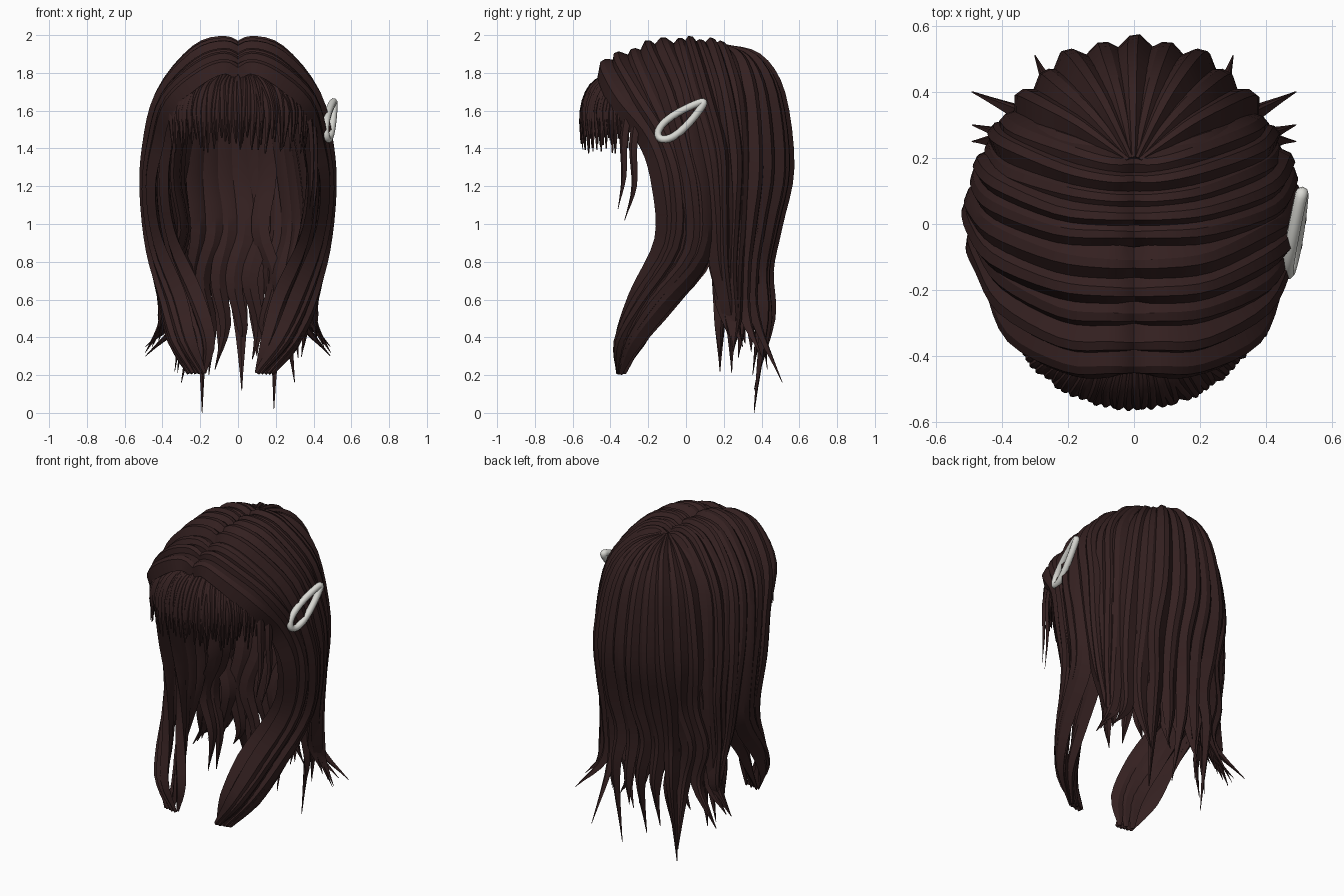
import bpy, bmesh, math, random
from mathutils import Vector

if "Cube" in bpy.data.objects:
    bpy.data.objects.remove(bpy.data.objects["Cube"])

random.seed(4)


def material(name, rgb):
    m = bpy.data.materials.new(name)
    m.diffuse_color = (*rgb, 1)
    m.use_nodes = True
    m.node_tree.nodes["Principled BSDF"].inputs["Base Color"].default_value = m.diffuse_color
    return m


HAIR = material("dark brown hair", (0.034, 0.0145, 0.0145))
METAL = material("pale metal", (0.70, 0.70, 0.66))

# Ridged lock cross-section (across, outward)
SECTION = [(-1, -0.1), (-0.3, 0.9), (0.15, 1.0), (1, -0.1), (0, -0.5)]


def spline(pts, per):
    """Catmull-Rom samples through points."""
    p = [Vector(q) for q in pts]
    p = [p[0] * 2 - p[1]] + p + [p[-1] * 2 - p[-2]]
    out = []
    for i in range(1, len(p) - 2):
        a, b, c, d = p[i - 1:i + 3]
        for k in range(per):
            t = k / per
            out.append(0.5 * (2 * b + (c - a) * t + (2 * a - 5 * b + 4 * c - d) * t * t
                              + (3 * b - a - 3 * c + d) * t ** 3))
    return out + [p[-2]]


def lock(bm, pts, widths, thick, cy=0.05, flip=1, per=4):
    """Sweep the ridged section along a path, facing away from the head."""
    path = spline(pts, per)
    rings = []
    for i, p in enumerate(path):
        f = i / (len(path) - 1) * (len(widths) - 1)
        k = min(int(f), len(widths) - 2)
        w = max(0.002, widths[k] + (widths[k + 1] - widths[k]) * (f - k))
        th = thick * min(1, w / max(widths) * 1.3)
        tan = (path[min(i + 1, len(path) - 1)] - path[max(i - 1, 0)]).normalized()
        n = p - Vector((0, cy, min(p.z, 1.4)))
        n = (n - tan * n.dot(tan)).normalized()
        s = tan.cross(n) * flip
        rings.append([bm.verts.new(p + s * (u * w) + n * (v * th)) for u, v in SECTION])
    m = len(SECTION)
    for a, b in zip(rings, rings[1:]):
        for j in range(m):
            bm.faces.new((a[j], a[(j + 1) % m], b[(j + 1) % m], b[j]))
    bm.faces.new(rings[0])
    bm.faces.new(rings[-1])


def smooth(ob, angle):
    bpy.ops.object.select_all(action='DESELECT')
    ob.select_set(True)
    bpy.context.view_layer.objects.active = ob
    if ob.type == 'CURVE':
        bpy.ops.object.convert(target='MESH')
    bpy.ops.object.shade_smooth_by_angle(angle=math.radians(angle))


def finish(bm, name, angle=30):
    bmesh.ops.recalc_face_normals(bm, faces=bm.faces)
    me = bpy.data.meshes.new(name)
    bm.to_mesh(me)
    bm.free()
    ob = bpy.data.objects.new(name, me)
    bpy.context.collection.objects.link(ob)
    me.materials.append(HAIR)
    smooth(ob, angle)


def blend(a, b, t, jitter):
    """Path between two guide paths, with a little waviness and a dip at the parting."""
    pts = [Vector(p).lerp(Vector(q), t) for p, q in zip(a, b)]
    for p in pts[2:-1]:
        p.y += random.uniform(-jitter, jitter)
    dip = pts[0] + Vector((-0.005, 0, -0.03))
    pts[0].x = 0.07
    return [dip] + pts


def mirrored(pts, side):
    return [Vector((p.x * side, p.y, p.z)) for p in pts]


# Long front locks: from the parting, back over the temples, then forward to the tips
FRONT_A = [(0, -0.42, 1.835), (0.19, -0.415, 1.79), (0.35, -0.33, 1.65), (0.415, -0.17, 1.45),
           (0.45, -0.10, 1.2), (0.41, -0.09, 0.9), (0.31, -0.25, 0.6), (0.24, -0.35, 0.38), (0.14, -0.36, 0.21)]
FRONT_B = [(0, -0.12, 1.95), (0.22, -0.10, 1.90), (0.4, -0.02, 1.68), (0.465, 0.04, 1.4),
           (0.47, 0.08, 1.15), (0.44, 0.06, 0.85), (0.38, -0.14, 0.58), (0.32, -0.27, 0.38), (0.22, -0.345, 0.21)]
# Side locks that join the back curtain
SIDE_A = [(0, -0.03, 1.95), (0.22, -0.02, 1.91), (0.4, 0.05, 1.69), (0.455, 0.12, 1.4),
          (0.45, 0.16, 1.1), (0.41, 0.17, 0.8), (0.38, 0.22, 0.55), (0.42, 0.24, 0.38)]
SIDE_B = [(0, 0.18, 1.935), (0.18, 0.21, 1.885), (0.33, 0.26, 1.68), (0.37, 0.29, 1.35),
          (0.37, 0.29, 1.05), (0.37, 0.27, 0.75), (0.39, 0.27, 0.5), (0.49, 0.25, 0.32)]
for side, label in ((1, "right"), (-1, "left")):
    bm = bmesh.new()
    for i in range(5):
        pts = blend(FRONT_A, FRONT_B, i / 4, 0.01)
        pts[-1].x -= 0.04 * side
        pts[-2].x -= 0.02 * side
        lock(bm, mirrored(pts, side), [0.05, 0.06, 0.065, 0.075, 0.08, 0.08, 0.075, 0.065, 0.05, 0.014],
             (0.04, 0.055)[i % 2], cy=-0.05, flip=side)
    finish(bm, label + "_front_locks")

    # Inner layer that gives the front locks their depth
    bm = bmesh.new()
    for i in range(3):
        pts = blend(FRONT_A, FRONT_B, i / 2, 0.01)[3:]
        for k, p in enumerate(pts):
            p.x -= (0.03, 0.05, 0.07, 0.08, 0.09, 0.08, 0.0)[k]
            p.y += 0.02
        pts[-1].x -= 0.04 * side
        lock(bm, mirrored(pts, side), [0.03, 0.06, 0.07, 0.07, 0.06, 0.045, 0.012],
             0.04, cy=-0.05, flip=side)
    finish(bm, label + "_front_inner_locks")

    bm = bmesh.new()
    for i in range(5):
        pts = blend(SIDE_A, SIDE_B, i / 4, 0.012)
        pts[-1].z += 0.08 * (i % 2)
        pts[-1].x -= 0.05 * (i % 2)
        lock(bm, mirrored(pts, side), [0.04, 0.05, 0.055, 0.065, 0.065, 0.06, 0.05, 0.04, 0.0],
             (0.036, 0.05)[i % 2], flip=side)
    finish(bm, label + "_side_locks")

# Back curtain fanning out from the crown: radius across, radius in depth, height
PROFILE = [(0.05, 0.05, 1.935), (0.45, 0.52, 1.865), (0.8, 0.84, 1.68), (1.0, 0.97, 1.3),
           (0.98, 0.80, 1.0), (0.98, 0.66, 0.75), (0.98, 0.73, 0.5)]


def back_lock(bm, ang, scale, tip, widths, thick, flip=1, sway=0.035):
    pts = []
    wave = random.uniform(-sway, sway)
    for k, (rx, ry, z) in enumerate(PROFILE):
        shift = wave * (0, 0, 0, 0.3, 1, -0.6, 0.6)[k]
        z2 = z if k < 6 else max(z, tip[2] + 0.15)
        pts.append((0.385 * rx * scale * math.sin(ang) + shift,
                    0.18 + 0.355 * ry * scale * math.cos(ang), z2 - (1 - scale) * 0.3))
    lock(bm, pts + [tip], widths, thick, flip=flip)


# Outer back locks with flicked-out tips, listed from the middle to the side
bm = bmesh.new()
TIPS = [(0.02, 0.36, 0.12), (0.10, 0.42, 0.30), (0.19, 0.36, 0.02), (0.30, 0.51, 0.16),
        (0.49, 0.40, 0.30), (0.49, 0.30, 0.35), (0.42, 0.22, 0.42)]
for j in range(-6, 7):
    s = 1 if j >= 0 else -1
    x, y, z = TIPS[abs(j)]
    back_lock(bm, math.radians(j * 14.5), 1.0, (x * s, y, 0.0 if j == -2 else z),
              [0.02, 0.05, 0.068, 0.07, 0.065, 0.056, 0.038, 0.0],
              (0.05, 0.038)[abs(j) % 2], s)
finish(bm, "back_locks")

# Narrower wavy under layer inside the curtain
bm = bmesh.new()
for i in range(13):
    a = math.radians(-90 + 15 * i)
    tip = (0.36 * math.sin(a) + random.uniform(-0.03, 0.03),
           0.18 + random.uniform(0.18, 0.27) * math.cos(a), random.uniform(0.2, 0.45))
    back_lock(bm, a, 0.88, tip, [0.02, 0.04, 0.055, 0.055, 0.05, 0.045, 0.03, 0.0], 0.034, sway=0.05)
finish(bm, "back_under_locks")

# Fringe of narrow pointed strands
bm = bmesh.new()
for i in range(38):
    a = math.radians(-64 + 134 * i / 37)
    end = random.uniform(1.37, 1.46)
    pts = []
    for r, z in ((0.58, 1.79), (0.84, 1.73), (0.97, 1.6), (0.97 + random.uniform(-0.03, 0.02), end)):
        drop = 0.10 * (1 - math.cos(a)) * (z > 1.65)
        pts.append((0.40 * r * math.sin(a + random.uniform(-0.03, 0.03)),
                    -0.19 - 0.37 * r * math.cos(a), z - drop))
    lock(bm, pts, [0.02, 0.026, 0.024, 0.004], 0.014, cy=-0.19, per=3)
finish(bm, "fringe")

# Loose thin strands beside the face
bm = bmesh.new()
lock(bm, [(0.37, -0.30, 1.64), (0.39, -0.33, 1.45), (0.39, -0.33, 1.25), (0.38, -0.36, 1.08)],
     [0.025, 0.024, 0.016, 0.0], 0.012, cy=-0.1)
lock(bm, [(0.39, -0.25, 1.62), (0.41, -0.28, 1.42), (0.41, -0.275, 1.2), (0.39, -0.325, 1.02)],
     [0.025, 0.024, 0.016, 0.0], 0.012, cy=-0.1)
finish(bm, "loose_strands")

# Teardrop hair clip made from a bevelled closed curve
cu = bpy.data.curves.new("hair_clip", 'CURVE')
cu.dimensions = '3D'
cu.bevel_depth = 0.02
cu.bevel_resolution = 2
sp = cu.splines.new('POLY')
COUNT = 36
sp.points.add(COUNT - 1)
sp.use_cyclic_u = True
along = Vector((0.24, 0.19)).normalized()
for i in range(COUNT):
    t = 2 * math.pi * i / COUNT
    u = -0.15 * math.cos(t)
    v = math.sin(t) * (0.042 + 0.02 * math.cos(t))
    y = -0.025 + along.x * u - along.y * v
    z = 1.552 + along.y * u + along.x * v
    sp.points[i].co = (0.488 + 0.13 * u - 0.25 * v, y, z, 1)
clip = bpy.data.objects.new("hair_clip", cu)
bpy.context.collection.objects.link(clip)
cu.materials.append(METAL)
smooth(clip, 50)
